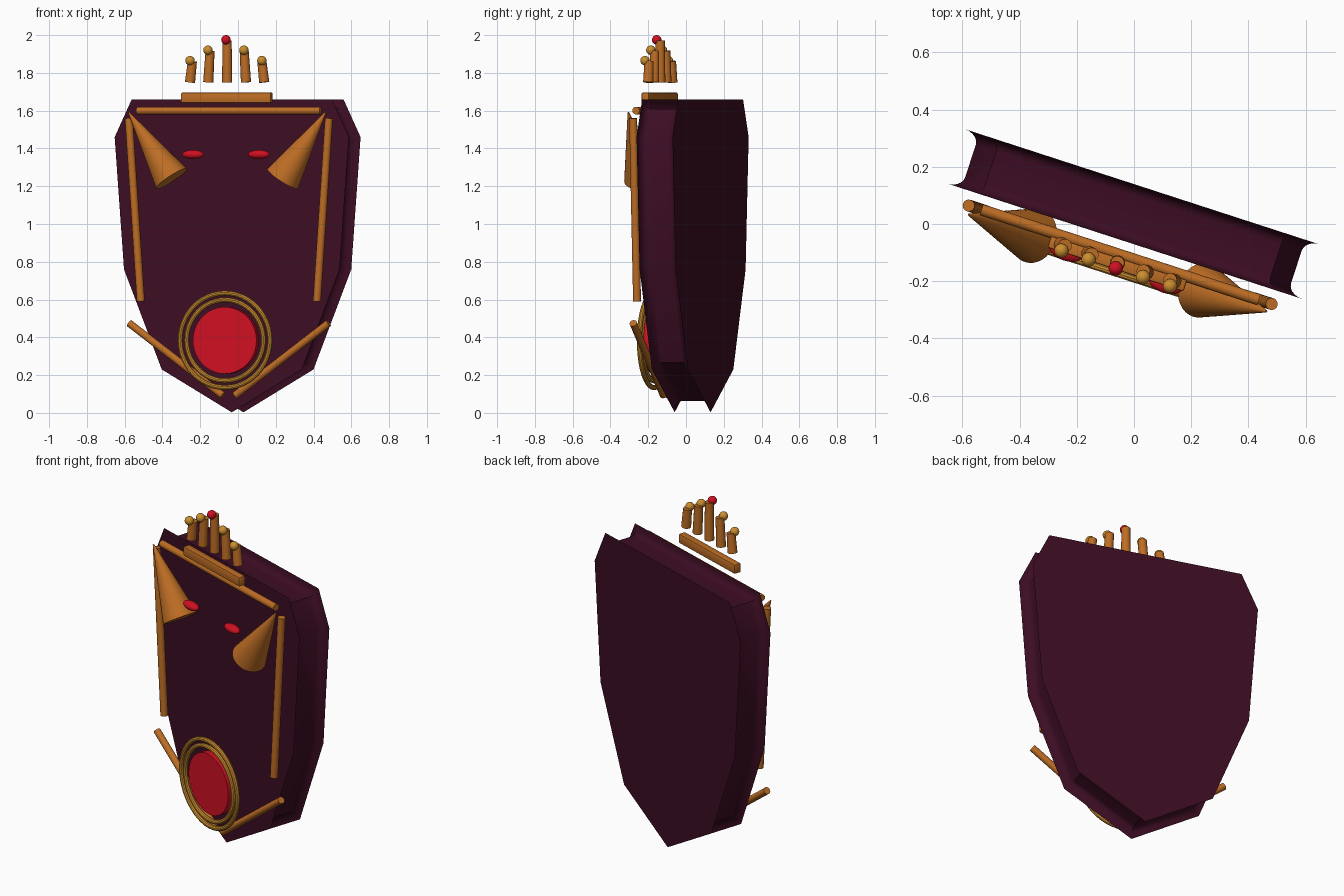
import bpy, bmesh, math
from mathutils import Matrix, Vector

if "Cube" in bpy.data.objects:
    bpy.data.objects.remove(bpy.data.objects["Cube"])

# The whole shield is turned about the vertical axis
TURN = Matrix.Translation((-0.002, 0.035, 0)) @ Matrix.Rotation(math.radians(-18), 4, 'Z')


def material(name, rgb):
    m = bpy.data.materials.new(name)
    m.diffuse_color = (*rgb, 1)
    m.use_nodes = True
    m.node_tree.nodes["Principled BSDF"].inputs["Base Color"].default_value = m.diffuse_color
    return m


MAROON = material("dark_maroon", (0.046, 0.004, 0.017))
BRONZE = material("bronze", (0.515, 0.155, 0.018))
GOLD = material("gold", (0.60, 0.27, 0.028))
RED = material("red", (0.63, 0.005, 0.016))


def finish(name, bm, mat, smooth=True):
    bmesh.ops.recalc_face_normals(bm, faces=bm.faces)
    bm.transform(TURN)
    me = bpy.data.meshes.new(name)
    bm.to_mesh(me)
    bm.free()
    me.materials.append(mat)
    ob = bpy.data.objects.new(name, me)
    bpy.context.collection.objects.link(ob)
    if smooth:
        bpy.ops.object.select_all(action='DESELECT')
        ob.select_set(True)
        bpy.context.view_layer.objects.active = ob
        bpy.ops.object.shade_smooth_by_angle(angle=math.radians(35))
    return ob


def rod(name, a, b, r1, r2, mat, sides=16):
    """Cylinder or cone running from a to b."""
    a, b = Vector(a), Vector(b)
    bm = bmesh.new()
    place = Matrix.Translation((a + b) / 2) @ (b - a).to_track_quat('Z', 'Y').to_matrix().to_4x4()
    bmesh.ops.create_cone(bm, cap_ends=True, segments=sides, radius1=r1, radius2=r2,
                          depth=(b - a).length, matrix=place)
    return finish(name, bm, mat)


def ball(name, centre, scale, mat):
    bm = bmesh.new()
    bmesh.ops.create_uvsphere(bm, u_segments=20, v_segments=12, radius=1,
                              matrix=Matrix.Translation(centre) @ Matrix.Diagonal((*scale, 1)))
    return finish(name, bm, mat)


def ring(name, centre, major, minor, mat, n=48, k=10):
    bm = bmesh.new()
    rows = []
    for i in range(n):
        a = 2 * math.pi * i / n
        row = []
        for j in range(k):
            t = 2 * math.pi * j / k
            r = major + minor * math.cos(t)
            row.append(bm.verts.new(Vector(centre) + Vector(
                (r * math.cos(a), minor * math.sin(t), r * math.sin(a)))))
        rows.append(row)
    for i in range(n):
        p, q = rows[i], rows[(i + 1) % n]
        for j in range(k):
            bm.faces.new((p[j], q[j], q[(j + 1) % k], p[(j + 1) % k]))
    return finish(name, bm, mat)


def inset(points, d):
    """Mitred inward offset of a counter-clockwise outline."""
    out = []
    for i, p in enumerate(points):
        e1 = (p - points[i - 1]).normalized()
        e2 = (points[(i + 1) % len(points)] - p).normalized()
        n1, n2 = Vector((-e1.y, e1.x)), Vector((-e2.y, e2.x))
        out.append(p + (n1 + n2) * d / (1 + n1.dot(n2)))
    return out


# Shield body: thin-edged front and back plates with a hollowed rim between
half = [(0.39, 0.23), (0.60, 0.76), (0.652, 1.46), (0.557, 1.66)]
outline = [Vector(p) for p in [(0, 0.003)] + half + [(-x, z) for x, z in reversed(half)]]
steps = 5
levels = []
for i in range(steps + 1):
    t = i / steps * math.pi / 2
    levels.append((-0.1 + 0.04 * (1 - math.cos(t)), 0.052 * math.sin(t)))
levels += [(-y, d) for y, d in reversed(levels)]
bm = bmesh.new()
loops = [[bm.verts.new((p.x, y, p.y)) for p in inset(outline, d)] for y, d in levels]
for lo, hi in zip(loops, loops[1:]):
    for i in range(len(lo)):
        j = (i + 1) % len(lo)
        bm.faces.new((lo[i], lo[j], hi[j], hi[i]))
bm.faces.new(loops[0])
bm.faces.new(loops[-1])
finish("shield_body", bm, MAROON)

# Frame bars, horns and eyes
rod("top_bar", (-0.51, -0.15, 1.6), (0.51, -0.15, 1.6), 0.02, 0.02, BRONZE)
for side, s in (("left", -1), ("right", 1)):
    rod(side + "_side_bar", (s * 0.557, -0.15, 1.56), (s * 0.49, -0.15, 0.59), 0.021, 0.021, BRONZE)
    rod(side + "_lower_bar", (s * 0.555, -0.15, 0.475), (s * 0.035, -0.15, 0.093), 0.02, 0.02, BRONZE)
    rod(side + "_horn", (s * 0.309, -0.18, 1.24), (s * 0.547, -0.18, 1.59), 0.097, 0.004, BRONZE, 32)
    ball(side + "_eye", (s * 0.183, -0.2, 1.368), (0.06, 0.03, 0.024), RED)

# Crown: base block, five leaning posts and tip balls
bm = bmesh.new()
bmesh.ops.create_cube(bm, size=1, matrix=Matrix.Translation((0, -0.183, 1.668))
                      @ Matrix.Diagonal((0.5, 0.042, 0.055, 1)))
bmesh.ops.bevel(bm, geom=bm.edges[:], offset=0.006, segments=2, affect='EDGES', profile=0.5)
finish("crown_base", bm, BRONZE)
for i in range(-2, 3):
    x, top = 0.1 * i, 1.972 - 0.055 * abs(i)
    lean = 0.06 * i * (top - 1.75) / 2
    rod(f"crown_post_{i + 3}", (x + lean, -0.18, 1.75), (x - lean, -0.18, top),
        0.027, 0.024, BRONZE)
    ball(f"crown_ball_{i + 3}", (x, -0.2, 1.975 - 0.055 * abs(i)), (0.025,) * 3,
         GOLD if i else RED)

# Round gem with two rings
rod("gem", (0, -0.18, 0.384), (0, -0.222, 0.384), 0.177, 0.177, RED, 40)
ring("outer_ring", (0, -0.215, 0.384), 0.25, 0.0135, GOLD)
ring("inner_ring", (0, -0.215, 0.384), 0.214, 0.0135, GOLD)
